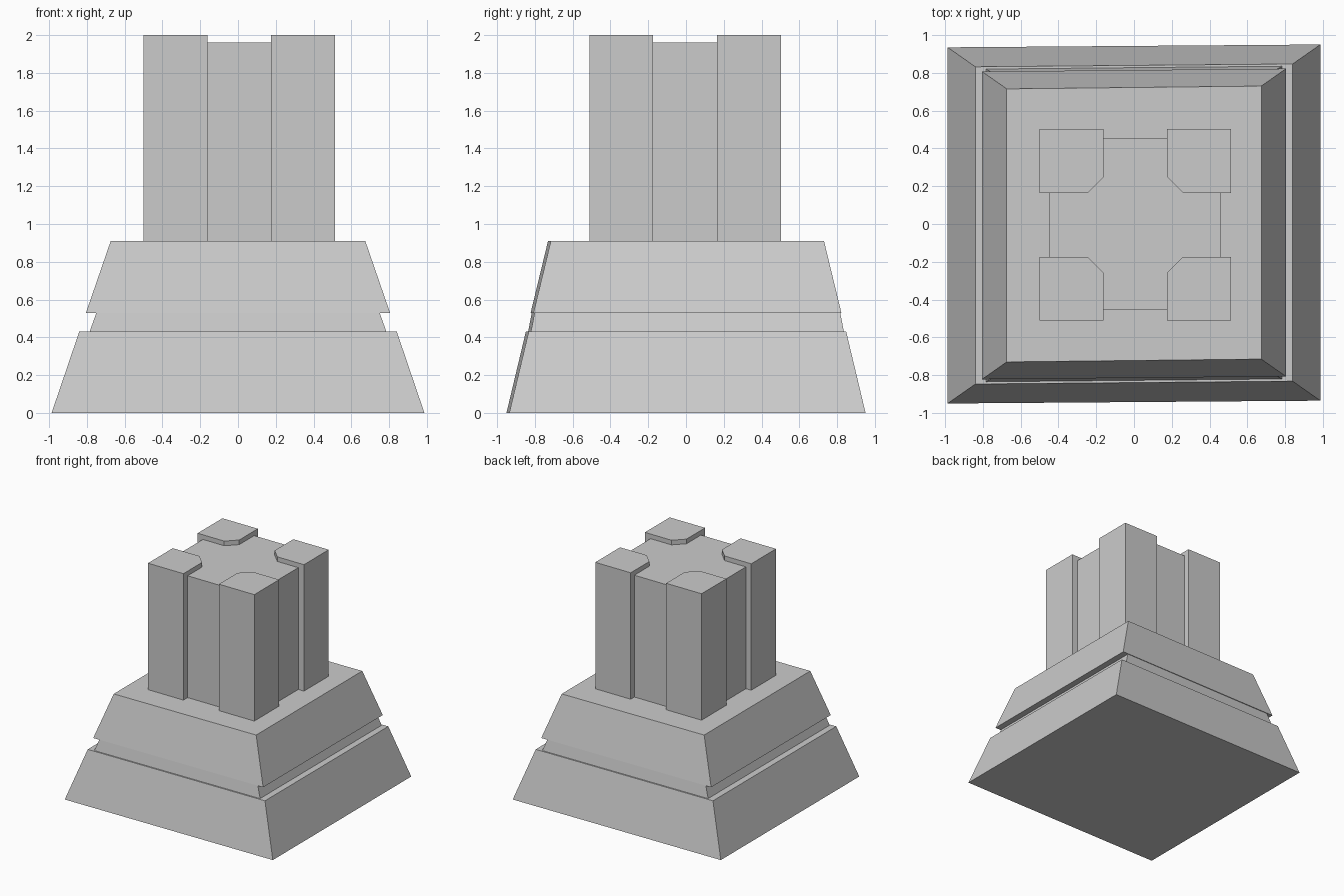
import bpy, bmesh

if "Cube" in bpy.data.objects:
    bpy.data.objects.remove(bpy.data.objects["Cube"])


def loft(name, loops):
    """Closed solid through horizontal loops of equal point count, bottom to top."""
    bm = bmesh.new()
    rings = [[bm.verts.new(p) for p in loop] for loop in loops]
    n = len(rings[0])
    bm.faces.new(rings[0])
    bm.faces.new(rings[-1])
    for a, b in zip(rings, rings[1:]):
        for i in range(n):
            j = (i + 1) % n
            bm.faces.new((a[i], a[j], b[j], b[i]))
    bmesh.ops.recalc_face_normals(bm, faces=bm.faces)
    mesh = bpy.data.meshes.new(name)
    bm.to_mesh(mesh)
    bm.free()
    ob = bpy.data.objects.new(name, mesh)
    bpy.context.collection.objects.link(ob)
    return ob


def skewed(x, y, z, skew=0.0075):
    """Rectangle whose right side is pushed slightly back, left side forward."""
    return [(-x, -y - skew, z), (x, -y + skew, z), (x, y + skew, z), (-x, y - skew, z)]


# Tapered plinth in three tiers, with a recessed neck between
loft("plinth_lower", [skewed(0.987, 0.943, 0), skewed(0.84, 0.84, 0.432)])
loft("plinth_neck", [skewed(0.785, 0.828, 0.432), skewed(0.75, 0.809, 0.53)])
loft("plinth_upper", [skewed(0.805, 0.815, 0.53), skewed(0.674, 0.723, 0.91)])

# Tower core
cx, cy = 0.007, -0.005
x0, x1, y0, y1 = -0.45, 0.46, -0.455, 0.452
core = [(x0, y0), (x1, y0), (x1, y1), (x0, y1)]
loft("tower_core", [[(x, y, z) for x, y in core] for z in (0.91, 1.96)])

# Four corner posts, each with a chamfered inner edge
post = [(0.253, 0.169), (0.507, 0.169), (0.507, 0.507), (0.169, 0.507), (0.169, 0.253)]
for sx, side in ((-1, "left"), (1, "right")):
    for sy, end in ((-1, "front"), (1, "back")):
        loft(f"corner_post_{end}_{side}",
             [[(cx + sx * x, cy + sy * y, z) for x, y in post] for z in (0.91, 2.0)])
